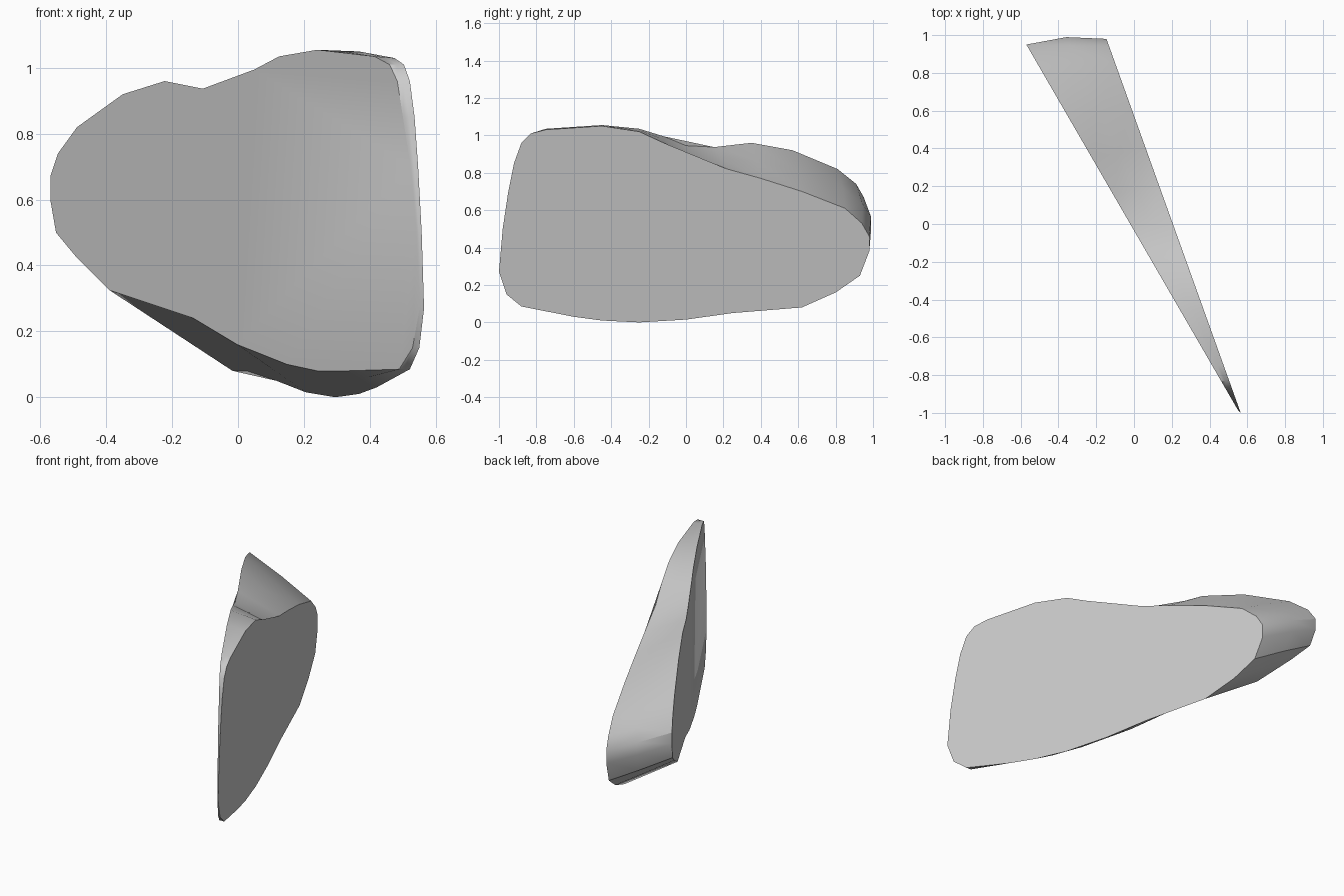
import bpy, bmesh

if "Cube" in bpy.data.objects:
    bpy.data.objects.remove(bpy.data.objects["Cube"])

# Side outlines as (y, z): back tip, over the top, down the front, back underneath
left_outline = [
    (.95, .60), (.95, .67), (.91, .74), (.81, .82), (.57, .92), (.35, .96),
    (.15, .937), (0, .945), (-.12, .995), (-.25, 1.035), (-.45, 1.055),
    (-.75, 1.035), (-.83, 1.01), (-.87, .96), (-.90, .85), (-.94, .70),
    (-.97, .50), (-.99, .28), (-.95, .15), (-.88, .085), (-.60, .08),
    (-.45, .08), (-.29, .10), (-.03, .16), (.20, .24), (.43, .31),
    (.64, .325), (.82, .43), (.92, .50)]
right_outline = [
    (.98, .38), (.98, .46), (.94, .53), (.85, .61), (.62, .70), (.40, .77),
    (.22, .82), (0, .88), (-.12, .96), (-.25, 1.02), (-.45, 1.05),
    (-.75, 1.03), (-.83, 1.01), (-.88, .96), (-.92, .85), (-.95, .70),
    (-.98, .50), (-1, .27), (-.96, .15), (-.88, .085), (-.60, .03),
    (-.45, .01), (-.25, 0), (0, .015), (.25, .05), (.50, .08),
    (.62, .08), (.80, .16), (.93, .25)]


def on_left(y, z):
    return (-.02 - .579 * y, y, z)


def on_right(y, z):
    return (.206 - .359 * y, y, z)


# Wedge-shaped shard: two flat cut sides joined by a curved rim
bm = bmesh.new()
left = [bm.verts.new(on_left(*p)) for p in left_outline]
right = [bm.verts.new(on_right(*p)) for p in right_outline]
middle = []
for a, b in zip(left, right):
    co = (a.co + b.co) / 2
    co.y += .03 * max(0, co.y) ** 6
    middle.append(bm.verts.new(co))

bm.faces.new(left)
bm.faces.new(list(reversed(right)))
n = len(left)
for i in range(n):
    j = (i + 1) % n
    bm.faces.new((left[j], left[i], middle[i], middle[j]))
    bm.faces.new((middle[j], middle[i], right[i], right[j]))
bmesh.ops.triangulate(bm, faces=bm.faces[:])
bmesh.ops.recalc_face_normals(bm, faces=bm.faces[:])

mesh = bpy.data.meshes.new("wedge_shard")
bm.to_mesh(mesh)
bm.free()
shard = bpy.data.objects.new("wedge_shard", mesh)
bpy.context.collection.objects.link(shard)
bpy.context.view_layer.objects.active = shard
shard.select_set(True)
bpy.ops.object.shade_smooth_by_angle(angle=.6)
